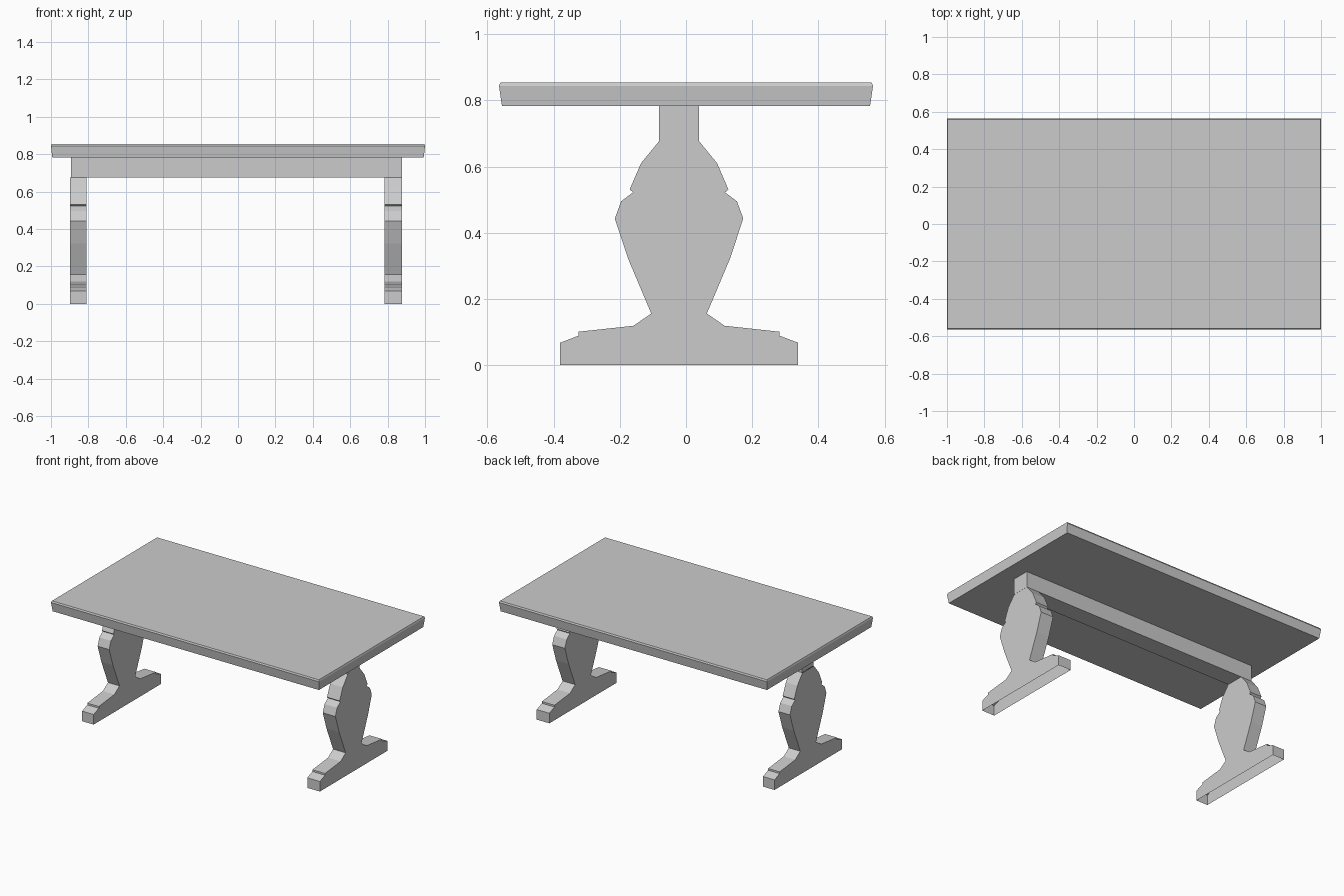
import bpy, bmesh

if "Cube" in bpy.data.objects:
    bpy.data.objects.remove(bpy.data.objects["Cube"])

CENTRE_Y = -0.021  # the trestle sits slightly off the table centre


def make_object(name, bm):
    bmesh.ops.recalc_face_normals(bm, faces=bm.faces)
    mesh = bpy.data.meshes.new(name)
    bm.to_mesh(mesh)
    bm.free()
    obj = bpy.data.objects.new(name, mesh)
    bpy.context.collection.objects.link(obj)
    return obj


def stacked_slab(name, rings):
    """Rectangular slab from (half_x, half_y, z) rings."""
    bm = bmesh.new()
    loops = [[bm.verts.new((sx * hx, sy * hy, z))
              for sx, sy in ((-1, -1), (1, -1), (1, 1), (-1, 1))]
             for hx, hy, z in rings]
    for a, b in zip(loops, loops[1:]):
        for i in range(4):
            j = (i + 1) % 4
            bm.faces.new((a[i], a[j], b[j], b[i]))
    bm.faces.new(loops[0][::-1])
    bm.faces.new(loops[-1])
    return make_object(name, bm)


def trestle_leg(name, x0, x1, half):
    """Mirrored side profile given thickness in x; foot underside is open."""
    outline = half + [(-y, z) for y, z in reversed(half)]
    bm = bmesh.new()
    ends = [[bm.verts.new((x, CENTRE_Y + y, z)) for y, z in outline]
            for x in (x0, x1)]
    for ring in ends:
        bm.faces.new(ring)
    last = len(half) - 1
    n = len(outline)
    for i in range(n):
        if i in (last, n - 1):  # open under the foot and inside the beam
            continue
        j = (i + 1) % n
        bm.faces.new((ends[0][i], ends[0][j], ends[1][j], ends[1][i]))
    return make_object(name, bm)


# Table top: sides flare slightly, small bevel on the upper edge
stacked_slab("table_top", [(0.993, 0.556, 0.783),
                           (1.0, 0.565, 0.844),
                           (0.996, 0.560, 0.854)])

# Long beam under the top
beam = stacked_slab("support_beam", [(0.886, 0.061, 0.676),
                                     (0.886, 0.061, 0.783)])
beam.location = (-0.008, CENTRE_Y, 0)

# Shaped trestle legs: half profile (y offset, z) from the beam to the floor
profile = [(0.061, 0.676), (0.115, 0.610), (0.149, 0.531), (0.139, 0.522),
           (0.175, 0.495), (0.194, 0.443), (0.154, 0.322), (0.084, 0.156),
           (0.138, 0.119), (0.304, 0.101), (0.304, 0.089), (0.359, 0.068),
           (0.359, 0.0)]
trestle_leg("left_leg", -0.897, -0.811, profile)
trestle_leg("right_leg", 0.783, 0.877, profile)
